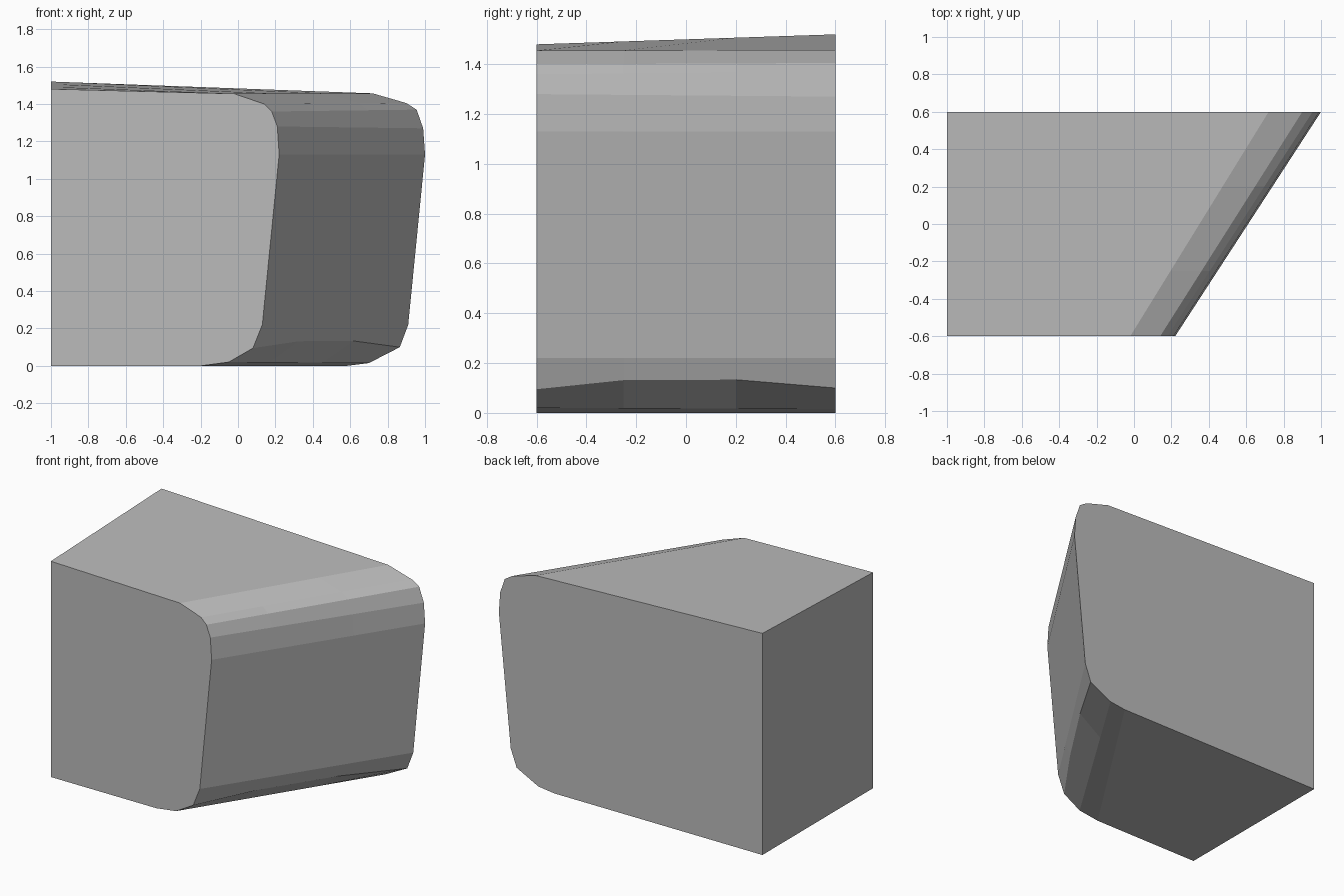
import bpy
import bmesh
from mathutils import Vector

cube = bpy.data.objects.get("Cube")
if cube:
    bpy.data.objects.remove(cube, do_unlink=True)

# Plain grey paint
grey = bpy.data.materials.new("plain_grey")
grey.use_nodes = True
colour = (0.5, 0.5, 0.5, 1)
grey.diffuse_color = colour
grey.node_tree.nodes["Principled BSDF"].inputs["Base Color"].default_value = colour

# Matching front and back outlines as (x, z)
front = [(-1, 0), (-0.2, 0), (-0.05, 0.02), (0.08, 0.095), (0.13, 0.22), (0.22, 1.13),
         (0.21, 1.28), (0.18, 1.36), (0.14, 1.4), (-0.02, 1.455), (-1, 1.48)]
back = [(-1, 0), (0.58, 0), (0.7, 0.015), (0.865, 0.1), (0.91, 0.22), (1, 1.13),
        (0.99, 1.27), (0.955, 1.37), (0.9, 1.405), (0.72, 1.457), (-1, 1.52)]
KNEE = 3
HALF_DEPTH = 0.6

# Loft the slanted block through cross-sections, with the lower bend raised midway
bm = bmesh.new()
rings = []
for y in (-HALF_DEPTH, -0.25, 0.2, HALF_DEPTH):
    t = (y + HALF_DEPTH) / (2 * HALF_DEPTH)
    ring = []
    for i, (a, b) in enumerate(zip(front, back)):
        p = Vector(a).lerp(Vector(b), t)
        if i == KNEE and abs(y) < HALF_DEPTH:
            p += Vector((0.015, 0.035))
        ring.append(bm.verts.new((p.x, y, p.y)))
    rings.append(ring)

count = len(front)
for a, b in zip(rings, rings[1:]):
    for i in range(count):
        j = (i + 1) % count
        bm.faces.new((a[i], a[j], b[j], b[i]))
bm.faces.new(rings[0])
bm.faces.new(rings[-1])
bmesh.ops.recalc_face_normals(bm, faces=bm.faces)

mesh = bpy.data.meshes.new("slanted_block")
bm.to_mesh(mesh)
bm.free()
mesh.materials.append(grey)
block = bpy.data.objects.new("slanted_block", mesh)
bpy.context.collection.objects.link(block)
